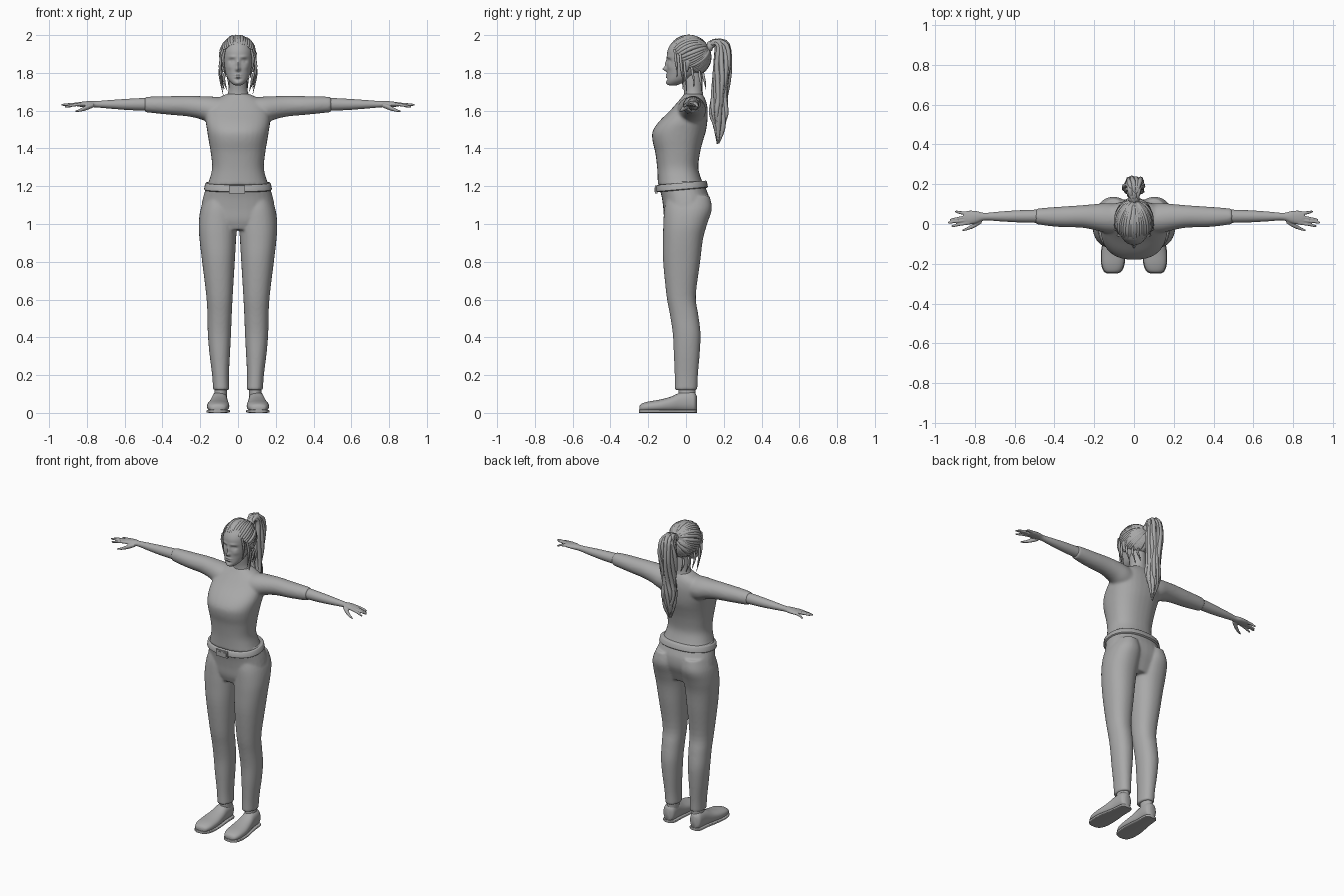
import bpy, bmesh, math, random
from mathutils import Vector

random.seed(4)
if "Cube" in bpy.data.objects:
    bpy.data.objects.remove(bpy.data.objects["Cube"])

grey = bpy.data.materials.new("plain_grey")
grey.use_nodes = True
grey.diffuse_color = (0.4, 0.4, 0.4, 1)
grey.node_tree.nodes["Principled BSDF"].inputs["Base Color"].default_value = grey.diffuse_color


def resample(rows, steps):
    """Catmull-Rom interpolation through rows of numbers."""
    out = []
    for i in range(len(rows) - 1):
        a, b, c, d = (rows[max(0, min(len(rows) - 1, i + k))] for k in (-1, 0, 1, 2))
        for s in range(steps):
            t = s / steps
            out.append([0.5 * (2 * q + (r - p) * t + (2 * p - 5 * q + 4 * r - w) * t * t
                               + (3 * q - p - 3 * r + w) * t ** 3)
                        for p, q, r, w in zip(a, b, c, d)])
    return out + [list(rows[-1])]


def loft(bm, axis, rows, side=1, power=2.0, n=32, steps=4):
    """Closed tube; each row is the position on the axis, then min/max of the other two axes."""
    rings = []
    for t, a0, a1, b0, b1 in resample(rows, steps):
        ring = []
        for k in range(n):
            ang = math.tau * k / n
            c, s = math.cos(ang), math.sin(ang)
            a = (a0 + a1) / 2 + (a1 - a0) / 2 * math.copysign(abs(c) ** (2 / power), c)
            b = (b0 + b1) / 2 + (b1 - b0) / 2 * math.copysign(abs(s) ** (2 / power), s)
            x, y, z = {"x": (t, a, b), "y": (a, t, b), "z": (a, b, t)}[axis]
            ring.append(bm.verts.new((x * side, y, z)))
        rings.append(ring)
    for lo, hi in zip(rings, rings[1:]):
        for k in range(n):
            bm.faces.new((lo[k], lo[(k + 1) % n], hi[(k + 1) % n], hi[k]))
    bm.faces.new(rings[0])
    bm.faces.new(rings[-1])


def finish(name, bm, voxel=0, smooth=0):
    """Turn the shells into an object, optionally melted into one smooth skin."""
    bmesh.ops.recalc_face_normals(bm, faces=bm.faces)
    mesh = bpy.data.meshes.new(name)
    bm.to_mesh(mesh)
    bm.free()
    mesh.materials.append(grey)
    obj = bpy.data.objects.new(name, mesh)
    bpy.context.collection.objects.link(obj)
    bpy.ops.object.select_all(action="DESELECT")
    bpy.context.view_layer.objects.active = obj
    obj.select_set(True)
    bpy.ops.object.shade_smooth_by_angle(angle=math.radians(50))
    if voxel:
        mod = obj.modifiers.new("melt", "REMESH")
        mod.mode, mod.voxel_size, mod.use_smooth_shade = "VOXEL", voxel, True
        mod = obj.modifiers.new("soften", "SMOOTH")
        mod.factor, mod.iterations = 0.5, smooth
    return obj


def strands(name, paths, depth):
    """Tapered hair locks; each path is a list of (point, radius)."""
    cu = bpy.data.curves.new(name, "CURVE")
    cu.dimensions, cu.bevel_depth, cu.bevel_resolution = "3D", depth, 1
    cu.use_fill_caps = True
    for path in paths:
        pts = resample([(*p, r) for p, r in path], 3)
        sp = cu.splines.new("POLY")
        sp.points.add(len(pts) - 1)
        for point, (x, y, z, r) in zip(sp.points, pts):
            point.co, point.radius = (x, y, z, 1), max(r, 0.05)
        sp.use_smooth = True
    cu.materials.append(grey)
    bpy.context.collection.objects.link(bpy.data.objects.new(name, cu))


def upright(rows):
    """Rows of height, half width, front and back for parts centred on x."""
    return [(z, -w, w, f, b) for z, w, f, b in rows]


# Shirt: torso and both sleeves melted together
bm = bmesh.new()
loft(bm, "z", upright([(1.205, .163, -.15, .095), (1.24, .15, -.15, .08), (1.3, .137, -.153, .065),
                       (1.38, .145, -.163, .075), (1.44, .155, -.177, .09), (1.49, .163, -.177, .105),
                       (1.54, .17, -.145, .113), (1.6, .165, -.085, .115), (1.645, .14, -.045, .108),
                       (1.675, .09, -.02, .095), (1.69, .055, -.01, .085)]), power=2.35)
for side in (1, -1):
    loft(bm, "x", [(.07, -.05, .10, 1.52, 1.668), (.14, -.045, .105, 1.53, 1.675), (.2, -.03, .1, 1.555, 1.677),
                   (.27, -.018, .094, 1.57, 1.679), (.36, -.016, .088, 1.578, 1.677),
                   (.43, -.01, .083, 1.585, 1.676), (.495, 0, .077, 1.592, 1.673)], side)
finish("shirt", bm, .008, 7)

# Trousers: hips and both legs
bm = bmesh.new()
loft(bm, "z", upright([(.97, .12, -.1, .08), (1.02, .19, -.115, .1), (1.08, .195, -.12, .122),
                       (1.14, .185, -.128, .122), (1.19, .17, -.14, .105), (1.225, .16, -.142, .095)]), power=2.3)
for side in (1, -1):
    loft(bm, "z", [(.12, .046, .132, -.06, .06), (.2, .048, .137, -.06, .063), (.32, .042, .152, -.065, .073),
                   (.42, .037, .16, -.07, .077), (.52, .033, .162, -.085, .065), (.62, .028, .168, -.103, .052),
                   (.8, .017, .19, -.121, .075), (.92, .01, .204, -.122, .09), (1.0, .005, .208, -.12, .112),
                   (1.08, .008, .198, -.115, .137), (1.15, .03, .17, -.1, .125)], side, 2.2)
finish("trousers", bm, .007, 6)

# Belt and buckle, tilted down at the front
bm = bmesh.new()
loft(bm, "z", upright([(1.178, .176, -.153, .112), (1.182, .18, -.158, .116),
                       (1.212, .174, -.158, .11), (1.216, .17, -.153, .106)]), power=2.3, n=48, steps=1)
for v in bm.verts:
    v.co.z += 0.09 * v.co.y + 0.004
finish("belt", bm)
bm = bmesh.new()
for x, w, h, d in ((-.005, .085, .042, .012), (-.018, .035, .024, .018), (.02, .018, .024, .018)):
    made = bmesh.ops.create_cube(bm, size=1)["verts"]
    for v in made:
        v.co = (x + v.co.x * w, -.158 + v.co.y * d, 1.182 + v.co.z * h)
finish("belt_buckle", bm)

# Forearms, hands, ankles and shoes on each side
FINGERS = ((.925, .034, .022), (.935, .017, .008), (.918, .001, -.01), (.9, .05, .062))
for side, label in ((1, "left"), (-1, "right")):
    bm = bmesh.new()
    loft(bm, "x", [(.42, .002, .075, 1.597, 1.668), (.5, .006, .072, 1.6, 1.667), (.58, .008, .069, 1.603, 1.663),
                   (.67, .013, .063, 1.61, 1.657), (.75, .018, .056, 1.617, 1.651), (.79, .005, .065, 1.619, 1.651),
                   (.83, -.003, .067, 1.62, 1.647), (.855, .002, .062, 1.624, 1.643)], side, n=24)
    for tip, y0, y1 in FINGERS:
        base = .03 + (y0 - .026) * .95
        mid = (base + y1) / 2
        drop = .012 if y1 > .06 or y1 < 0 else .002
        loft(bm, "x", [(.825, base - .009, base + .009, 1.626, 1.644),
                       (.875, mid - .008, mid + .008, 1.627 - drop / 2, 1.643 - drop / 2),
                       (tip - .008, y1 - .006, y1 + .006, 1.627 - drop, 1.639 - drop),
                       (tip, y1 - .003, y1 + .003, 1.63 - drop, 1.636 - drop)], side, n=12)
    loft(bm, "x", [(.765, .004, .03, 1.617, 1.64), (.8, -.018, .008, 1.603, 1.63),
                   (.835, -.031, -.014, 1.594, 1.611), (.862, -.037, -.028, 1.592, 1.601)], side, n=12)
    finish(label + "_forearm_and_hand", bm, .0035, 3)

    bm = bmesh.new()
    loft(bm, "z", [(.05, .058, .13, -.04, .05), (.14, .058, .122, -.04, .05)], side)
    finish(label + "_ankle", bm)

    shoe = [(-.247, .09, .13, .012, .034), (-.236, .066, .149, .006, .048), (-.2, .05, .162, .004, .06),
            (-.14, .046, .163, .004, .07), (-.08, .05, .153, .004, .086), (-.03, .055, .143, .004, .108),
            (.02, .056, .138, .004, .117), (.045, .062, .133, .006, .108), (.057, .08, .115, .015, .09)]
    bm = bmesh.new()
    loft(bm, "y", shoe, side, 2.3)
    finish(label + "_shoe", bm)
    bm = bmesh.new()
    loft(bm, "y", [(y * 1.01, a - .003, b + .003, 0, .017) for y, a, b, _, _ in shoe], side, 5)
    finish(label + "_sole", bm)

# Neck and head, with the face pushed in and out by soft dabs
bm = bmesh.new()
loft(bm, "z", upright([(1.64, .075, -.02, .1), (1.675, .06, -.012, .092), (1.71, .05, -.012, .088),
                       (1.76, .048, -.02, .088), (1.82, .045, -.02, .085)]))
finish("neck", bm)
bm = bmesh.new()
loft(bm, "z", upright([(1.733, .012, -.085, -.055), (1.74, .028, -.098, -.03), (1.76, .048, -.102, .01),
                       (1.79, .063, -.1, .05), (1.83, .074, -.1, .09), (1.88, .08, -.101, .108), (1.92, .08, -.097, .112),
                       (1.955, .068, -.078, .1), (1.98, .045, -.045, .07), (1.988, .02, -.015, .045)]),
     power=2.15, n=96, steps=8)
DABS = ((0, 1.82, .011, .011, -.022), (0, 1.845, .009, .022, -.011), (.033, 1.864, .016, .01, .013),
        (.03, 1.862, .009, .006, -.007), (.03, 1.885, .02, .007, -.005), (0, 1.79, .02, .005, -.007),
        (0, 1.778, .016, .005, -.007), (0, 1.766, .018, .005, .005), (0, 1.747, .016, .009, -.006),
        (.045, 1.83, .016, .014, -.004))
for v in bm.verts:
    if v.co.y < -.02:
        v.co.y += sum(amt * math.exp(-((abs(v.co.x) - x) / sx) ** 2 - ((v.co.z - z) / sz) ** 2)
                      for x, z, sx, sz, amt in DABS)
finish("head", bm)
for side, label in ((1, "left"), (-1, "right")):
    bm = bmesh.new()
    loft(bm, "z", [(1.805, .07, .08, -.005, .008), (1.83, .07, .09, -.008, .018),
                   (1.86, .07, .096, -.008, .028), (1.872, .072, .09, 0, .022)], side, n=16)
    finish(label + "_ear", bm)

# Combed hair: locks swept from the hairline over the skull to the tie
CENTRE, SIZE = Vector((0, .012, 1.885)), Vector((.088, .108, .105))
hairline = [(0, -.83, .62), (.45, -.72, .52), (.82, -.52, .18), (.95, -.2, -.25),
            (.9, .1, -.6), (.7, .45, -.85), (.35, .65, -.95), (0, .7, -1.0)]
knot = Vector((0, .93, .4)).normalized()
combed = []
for side in (1, -1):
    for start in resample(hairline, 4):
        d = Vector((start[0] * side, start[1], start[2])).normalized()
        lift = random.uniform(.98, 1.03)
        path = []
        for k in range(8):
            t = k / 7
            p = d.slerp(knot, t)
            p.z += math.sin(t * math.pi) * .12 * (start[2] > 0)
            p = p.normalized() * (lift if 0 < k < 7 else 1)
            path.append((CENTRE + p * SIZE, .75 + .35 * math.sin(math.pi * t)))
        combed.append(path)
strands("combed_hair", combed, .0125)
bm = bmesh.new()
bmesh.ops.create_uvsphere(bm, u_segments=32, v_segments=20, radius=1)
for v in bm.verts:
    v.co = CENTRE + v.co * SIZE
bmesh.ops.bisect_plane(bm, geom=bm.verts[:] + bm.edges[:] + bm.faces[:], clear_inner=True,
                       plane_co=(0, -.055, 1.93), plane_no=(0, .8, .45))
finish("hair_cap", bm)

# Loose locks beside the face and at the nape
loose = []
for side in (1, -1):
    for x, y, z, end in ((.07, -.06, 1.925, 1.77), (.085, -.03, 1.9, 1.72), (.086, -.01, 1.87, 1.69),
                         (.08, .03, 1.83, 1.72), (.065, .07, 1.81, 1.7), (.04, .09, 1.8, 1.71)):
        end += random.uniform(-.01, .01)
        loose.append([((x * side, y, z), .8), ((side * (x + .01), y + .005, (z * 2 + end) / 3), 1),
                      ((side * (x + .004), y + .012, (z + end * 2) / 3), .6), ((side * (x - .008), y + .012, end), .1)])
strands("loose_locks", loose, .0075)

# Ponytail: a bundle of wavy tapered locks with a hair tie
tail = [(.115, 1.93, .012), (.155, 1.965, .018), (.192, 1.945, .032), (.193, 1.85, .043), (.186, 1.76, .037),
        (.178, 1.67, .032), (.175, 1.59, .038), (.176, 1.51, .022), (.17, 1.43, .006)]
locks = []
for i in range(34):
    ang, reach = i * 2.4, math.sqrt((i + .5) / 34)
    last = len(tail) if i % 3 == 0 else len(tail) - random.choice((0, 1, 1, 2))
    path = []
    for k, (y, z, r) in enumerate(tail[:last]):
        turn = ang + .12 * k
        sway = .005 * math.sin(k * 1.7 + i)
        path.append(((math.cos(turn) * r * reach * 1.15 + sway, y + math.sin(turn) * r * reach + sway,
                      z + random.uniform(-.008, .008)), (.8 + .4 * math.sin(math.pi * k / last)) if k < last - 1 else .1))
    locks.append(path)
strands("ponytail", locks, .0115)
bm = bmesh.new()
loft(bm, "y", [(.11, -.022, .022, 1.915, 1.96), (.125, -.028, .028, 1.91, 1.968), (.14, -.022, .022, 1.92, 1.965)], n=20)
finish("hair_tie", bm)
